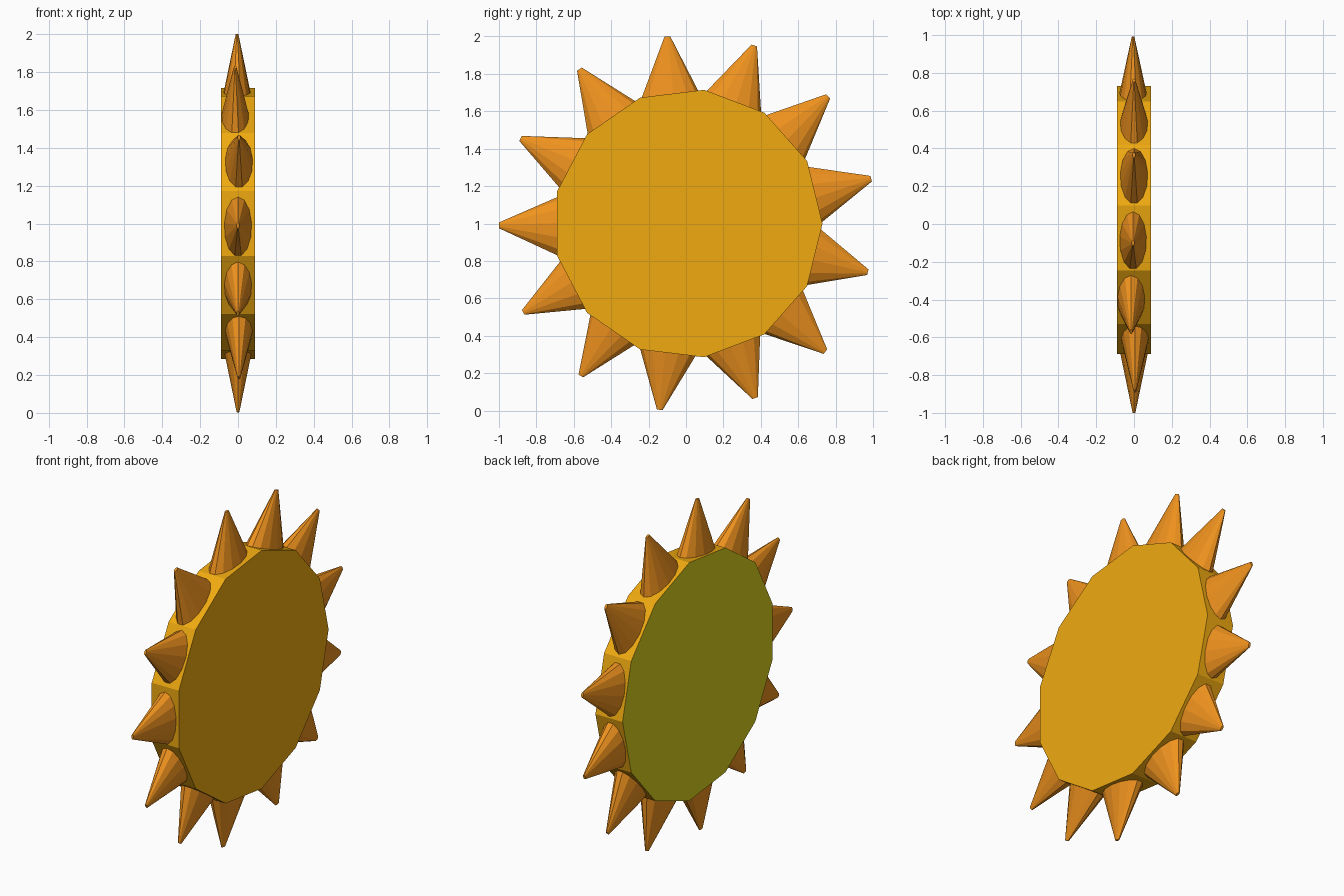
import bpy, bmesh, math
from mathutils import Vector

if "Cube" in bpy.data.objects:
    bpy.data.objects.remove(bpy.data.objects["Cube"])

SIDES = 13


def material(name, color):
    m = bpy.data.materials.new(name)
    m.diffuse_color = (*color, 1)
    m.use_nodes = True
    m.node_tree.nodes["Principled BSDF"].inputs["Base Color"].default_value = m.diffuse_color
    return m


def finish(name, bm, *mats):
    bmesh.ops.recalc_face_normals(bm, faces=bm.faces[:])
    me = bpy.data.meshes.new(name)
    bm.to_mesh(me)
    bm.free()
    for m in mats:
        me.materials.append(m)
    ob = bpy.data.objects.new(name, me)
    bpy.context.collection.objects.link(ob)
    return ob


def loft(bm, a, b):
    """Closed flat-sided solid between two rings of points."""
    a = [bm.verts.new(p) for p in a]
    b = [bm.verts.new(p) for p in b]
    n = len(a)
    for i in range(n):
        j = (i + 1) % n
        bm.faces.new((a[i], a[j], b[j], b[i]))
    return bm.faces.new(a[::-1]), bm.faces.new(b)


gold = material("gold", (0.87, 0.40, 0.005))
orange = material("orange", (0.87, 0.29, 0.013))
olive = material("olive", (0.69, 0.63, 0.012))


def disc_ring(x, r=0.72):
    return [(x, 0.01 + r * math.cos(t), 1 + r * math.sin(t))
            for t in (2 * math.pi * i / SIDES for i in range(SIDES))]


# Thirteen-sided disc with an olive inset panel on its left face
bm = bmesh.new()
panel, _ = loft(bm, disc_ring(-0.09), disc_ring(0.09))
bmesh.ops.inset_region(bm, faces=[panel], thickness=0.11)
panel.material_index = 1
finish("disc", bm, gold, olive)

# Spikes: (y, z) of the two base ends and of the tip, then x offset
spikes = [
    ((-0.24, 1.675), (0.07, 1.70), (-0.10, 2.0), -0.005),
    ((0.107, 1.71), (0.40, 1.61), (0.365, 1.952), 0),
    ((0.43, 1.584), (0.64, 1.355), (0.76, 1.68), 0),
    ((0.65, 1.307), (0.727, 1.008), (0.99, 1.24), -0.005),
    ((0.725, 0.97), (0.647, 0.672), (0.972, 0.74), -0.005),
    ((0.63, 0.64), (0.42, 0.41), (0.745, 0.315), 0),
    ((0.40, 0.395), (0.107, 0.293), (0.37, 0.067), 0),
    ((0.06, 0.30), (-0.245, 0.33), (-0.14, 0.004), 0),
    ((-0.267, 0.352), (-0.513, 0.50), (-0.562, 0.185), 0.005),
    ((-0.54, 0.54), (-0.674, 0.795), (-0.87, 0.525), 0),
    ((-0.69, 0.827), (-0.69, 1.14), (-1.0, 0.99), 0),
    ((-0.68, 1.19), (-0.545, 1.456), (-0.885, 1.455), 0.005),
    ((-0.53, 1.483), (-0.27, 1.653), (-0.57, 1.825), -0.015),
]


def oval(c, u, v):
    return [c + u * math.cos(t) + v * math.sin(t)
            for t in (2 * math.pi * i / SIDES for i in range(SIDES))]


# Flattened, blunt-tipped cones leaning at slightly different angles
for k, (p, q, tip, x) in enumerate(spikes):
    p, q, tip = Vector((x, *p)), Vector((x, *q)), Vector((x, *tip))
    base, u, v = (p + q) / 2, (q - p) / 2, Vector((0.072, 0, 0))
    bm = bmesh.new()
    loft(bm, oval(base + (base - tip) * 0.03, u * 1.03, v * 1.03),
         oval(tip, u * 0.1, v * 0.1))
    finish(f"spike_{k + 1}", bm, orange)
